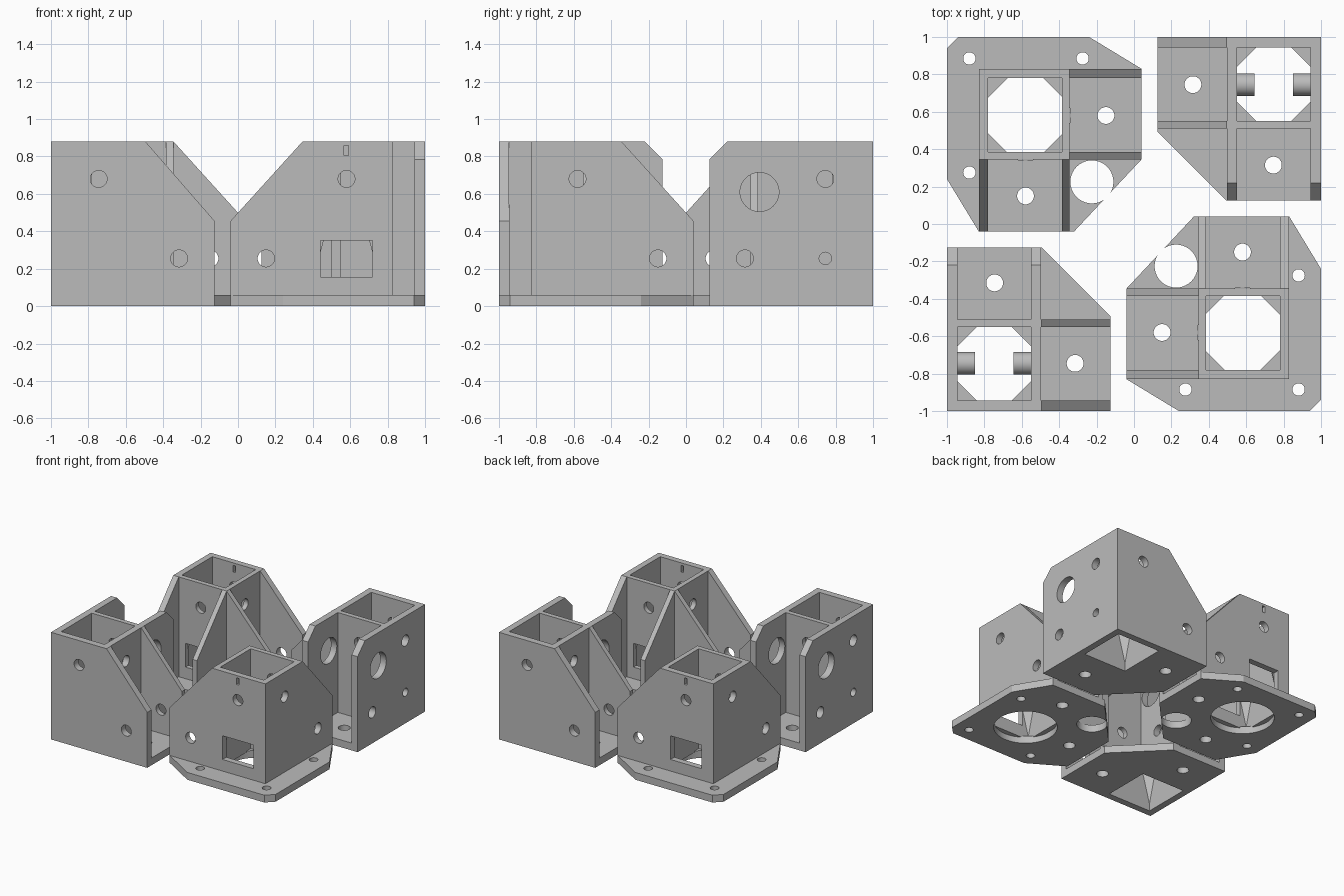
import bpy, bmesh, math
from mathutils import Vector

if "Cube" in bpy.data.objects:
    bpy.data.objects.remove(bpy.data.objects["Cube"], do_unlink=True)

grey = bpy.data.materials.new("plain_grey")
grey.use_nodes = True
grey.diffuse_color = (0.5, 0.5, 0.5, 1)
grey.node_tree.nodes["Principled BSDF"].inputs["Base Color"].default_value = (0.5, 0.5, 0.5, 1)

TOP, FLOOR, SLOPE_END = 0.88, 0.06, 0.455
parts = []


def circle(u, v, r, n=40):
    return [(u + r * math.cos(2 * math.pi * i / n), v + r * math.sin(2 * math.pi * i / n))
            for i in range(n)]


def rect(u0, u1, v0, v1):
    return [(u0, v0), (u1, v0), (u1, v1), (u0, v1)]


def place(axis, u, v, w):
    return {"x": (w, u, v), "y": (u, w, v), "z": (u, v, w)}[axis]


def make_object(name, bm):
    bmesh.ops.recalc_face_normals(bm, faces=bm.faces)
    mesh = bpy.data.meshes.new(name)
    bm.to_mesh(mesh)
    bm.free()
    mesh.materials.append(grey)
    ob = bpy.data.objects.new(name, mesh)
    bpy.context.collection.objects.link(ob)
    return ob


def prism(name, outlines, axis, lo, hi):
    """Extrude one or more outlines along an axis."""
    bm = bmesh.new()
    for pts in outlines:
        a = [bm.verts.new(place(axis, u, v, lo)) for u, v in pts]
        b = [bm.verts.new(place(axis, u, v, hi)) for u, v in pts]
        bm.faces.new(a)
        bm.faces.new(b)
        for i in range(len(pts)):
            j = (i + 1) % len(pts)
            bm.faces.new((a[i], a[j], b[j], b[i]))
    return make_object(name, bm)


def plate(name, outline, axis, lo, hi, holes=()):
    """A flat plate with openings cut straight through it."""
    ob = prism(name, [outline], axis, lo, hi)
    if holes:
        cutter = prism("cutter", holes, axis, lo - 0.02, hi + 0.02)
        cutter.hide_render = True
        mod = ob.modifiers.new("openings", "BOOLEAN")
        mod.operation, mod.solver, mod.object = "DIFFERENCE", "EXACT", cutter
        bpy.context.view_layer.objects.active = ob
        bpy.ops.object.modifier_apply(modifier=mod.name)
        bpy.data.objects.remove(cutter, do_unlink=True)
    parts.append(ob)
    return ob


def gussets(name, cx, cy, half, leg=0.105, low=0.06, high=0.45):
    """Tapered corner supports inside a square tower."""
    bm = bmesh.new()
    for sx in (-1, 1):
        for sy in (-1, 1):
            x, y = cx + sx * half, cy + sy * half
            a, b, c, d = [bm.verts.new(p) for p in (
                (x, y, low), (x, y, high), (x - sx * leg, y, high), (x, y - sy * leg, high))]
            for f in ((a, b, c), (a, c, d), (a, d, b), (b, d, c)):
                bm.faces.new(f)
    parts.append(make_object(name, bm))


# Flanged bracket: base plate
plate("flanged_base",
      [(-.04, -.345), (-.04, -.83), (.24, -1), (.94, -1), (1, -.94), (1, -.24), (.83, .04), (.32, .04)],
      "z", 0, FLOOR,
      [circle(.58, -.58, .24), circle(.225, -.225, .115), circle(.58, -.15, .045),
       circle(.15, -.58, .045), circle(.275, -.885, .033), circle(.88, -.275, .033),
       circle(.88, -.885, .033)])

# Flanged bracket: four sloped walls crossing to form the tower
window, slot = rect(.44, .72, .155, .35), rect(.567, .59, .805, .86)
along_x = [(-.04, .05), (.83, .05), (.83, TOP), (.345, TOP), (-.04, SLOPE_END)]
along_y = [(-u, v) for u, v in along_x]
bolts_x = [circle(.58, .68, .045), circle(.15, .255, .045)]
bolts_y = [circle(-.58, .68, .045), circle(-.15, .255, .045)]
plate("flanged_outer_window_wall", along_x, "y", -.83, -.78, bolts_x + [window, slot])
plate("flanged_inner_window_wall", along_x, "y", -.385, -.345, bolts_x + [window])
plate("flanged_outer_side_wall", along_y, "x", .78, .83, bolts_y)
plate("flanged_inner_side_wall", along_y, "x", .345, .385, bolts_y)
gussets("flanged_tower_gussets", .58, -.58, .2)

# Plain bracket: base plate with a square opening
plate("plain_base", [(.125, 1), (1, 1), (1, .125), (.495, .125), (.125, .495)], "z", 0, FLOOR,
      [rect(.55, .945, .55, .945), circle(.315, .745, .045), circle(.745, .315, .045)])

# Plain bracket: sloped walls one way, chamfered walls the other way
sloped = [(.125, 0), (1, 0), (1, TOP), (.495, TOP), (.125, SLOPE_END)]
chamfered = [(.125, 0), (1, 0), (1, TOP), (.22, TOP), (.125, .785)]
inner_sloped = [(u, max(v, .05)) for u, v in sloped]
bolts = [circle(.745, .68, .045), circle(.315, .255, .045)]
ports = bolts + [circle(.745, .255, .033), circle(.393, .61, .104)]
plate("plain_outer_sloped_wall", sloped, "y", .945, 1, bolts)
plate("plain_inner_sloped_wall", inner_sloped, "y", .51, .55, bolts)
plate("plain_outer_chamfered_wall", chamfered, "x", .945, 1, ports)
plate("plain_inner_chamfered_wall", chamfered, "x", .497, .55, ports)
gussets("plain_tower_gussets", .747, .747, .198)

# Screw bosses inside the plain tower
for label, lo, hi in (("outer", .85, .946), ("inner", .549, .645)):
    plate(label + "_screw_boss", circle(.745, .255, .06), "x", lo, hi, [circle(.745, .255, .033)])

# Smooth round holes, then repeat both brackets turned half way round
bpy.ops.object.select_all(action="DESELECT")
for ob in parts:
    ob.select_set(True)
bpy.context.view_layer.objects.active = parts[0]
bpy.ops.object.shade_smooth_by_angle(angle=math.radians(30))
for ob in parts:
    twin = ob.copy()
    twin.name = "opposite_" + ob.name
    twin.rotation_euler.z = math.pi
    bpy.context.collection.objects.link(twin)
